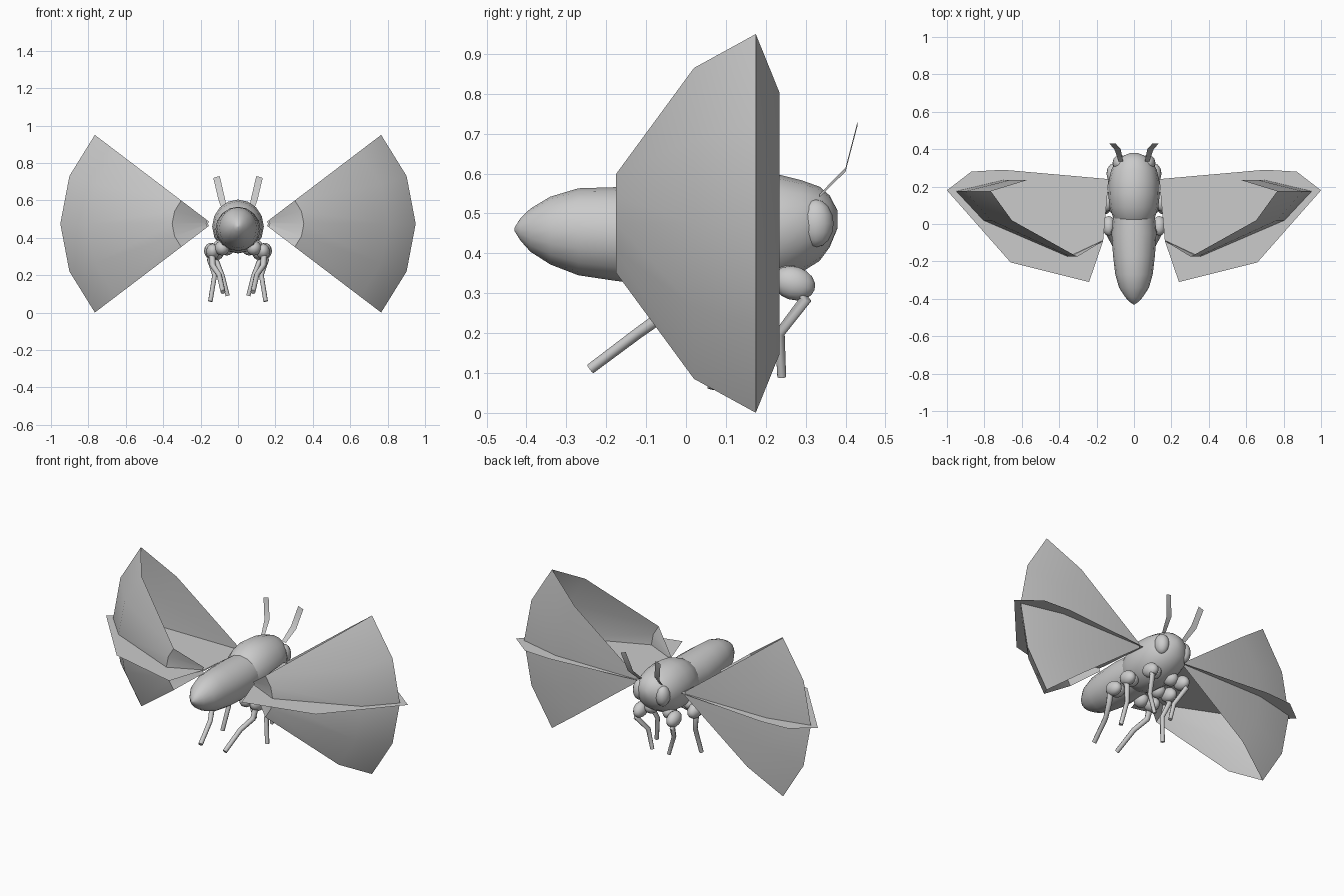
import bpy, bmesh, math
from mathutils import Vector

if "Cube" in bpy.data.objects:
    bpy.data.objects.remove(bpy.data.objects["Cube"])

Z0 = 0.475  # wing hinge height


def make(name, verts, faces, angle=40):
    me = bpy.data.meshes.new(name)
    me.from_pydata([tuple(v) for v in verts], [], faces)
    bm = bmesh.new()
    bm.from_mesh(me)
    bmesh.ops.remove_doubles(bm, verts=bm.verts, dist=1e-5)
    bmesh.ops.recalc_face_normals(bm, faces=bm.faces)
    bm.to_mesh(me)
    bm.free()
    ob = bpy.data.objects.new(name, me)
    bpy.context.collection.objects.link(ob)
    bpy.ops.object.select_all(action='DESELECT')
    ob.select_set(True)
    bpy.context.view_layer.objects.active = ob
    bpy.ops.object.shade_smooth_by_angle(angle=math.radians(angle))
    return ob


def skin(rows, closed=True):
    """Quads between consecutive rows of points."""
    n = len(rows[0])
    verts = [p for row in rows for p in row]
    faces = []
    for i in range(len(rows) - 1):
        for j in range(n if closed else n - 1):
            k = (j + 1) % n
            faces.append((i*n + j, i*n + k, (i+1)*n + k, (i+1)*n + j))
    return verts, faces


def loft_y(name, stations, n=16):
    """Elliptical sections along y: (y, z centre, half width, half height)."""
    rows = [[(rx*math.cos(2*math.pi*j/n), y, z + rz*math.sin(2*math.pi*j/n))
             for j in range(n)] for y, z, rx, rz in stations]
    verts, faces = skin(rows)
    last = len(verts) - n
    faces += [tuple(range(n)), tuple(range(last, last + n))]
    return make(name, verts, faces, 60)


def tube(name, path, n=8):
    """Tapered tube through (x, y, z, radius) points."""
    pts = [Vector(p[:3]) for p in path]
    rows = []
    for i, p in enumerate(pts):
        d = (pts[min(i+1, len(pts)-1)] - pts[max(i-1, 0)]).normalized()
        u = d.cross(Vector((1, 0, 0))).normalized()
        v = d.cross(u)
        rows.append([p + path[i][3]*(u*math.cos(2*math.pi*j/n) + v*math.sin(2*math.pi*j/n))
                     for j in range(n)])
    verts, faces = skin(rows)
    last = len(verts) - n
    faces += [tuple(range(n)), tuple(range(last, last + n))]
    return make(name, verts, faces, 60)


def ball(name, loc, size, tilt=0):
    bpy.ops.mesh.primitive_uv_sphere_add(segments=12, ring_count=8, location=loc,
                                         rotation=(tilt, 0, 0))
    ob = bpy.context.object
    ob.name = name
    ob.scale = size
    bpy.ops.object.shade_smooth()
    return ob


# Abdomen, thorax and head
loft_y("abdomen", [(-.43, .46, .004, .004), (-.415, .46, .025, .028), (-.39, .458, .048, .054),
                   (-.34, .457, .08, .085), (-.27, .454, .1, .109), (-.17, .448, .112, .118),
                   (-.05, .447, .12, .118), (.06, .45, .11, .11)])
loft_y("thorax_and_head", [(.0, .45, .09, .09), (.03, .452, .11, .115), (.09, .456, .13, .138),
                           (.16, .46, .138, .144), (.23, .46, .135, .138), (.29, .468, .122, .115),
                           (.335, .474, .095, .093), (.36, .48, .068, .065), (.38, .485, .02, .022)])

# Outlines: flat wing in (x, y), beat sweep in (radius, y)
flat = [(.135, .24), (.70, .29), (.87, .28), (1.0, .18), (.66, -.205), (.24, -.31), (.165, -.09)]
sweep = [(.02, .235), (.557, .235), (.81, .175), (.665, .02), (.212, -.175), (.03, -.09)]
beat = [(.772, -.586), (.94, -.315), (1, 0), (.94, .315), (.772, .586)]

# Legs: hip, knee and foot paths on the right side
legs = {
    "front": [(.11, .27, .31, .018), (.12, .30, .285, .015), (.085, .235, .2, .013), (.055, .24, .09, .011)],
    "middle": [(.145, .10, .32, .018), (.15, .12, .28, .015), (.125, .09, .2, .013), (.148, .065, .06, .012)],
    "rear": [(.14, -.03, .32, .018), (.135, -.05, .25, .016), (.1, -.12, .2, .014), (.08, -.24, .11, .013)],
}
thighs = {"front": (.11, .27, .325), "middle": (.145, .12, .33), "rear": (.135, -.01, .325)}

for side, s in (("right", 1), ("left", -1)):
    # Spread wing
    make(side + "_wing", [(s*x, y, Z0) for x, y in flat], [tuple(range(len(flat)))])

    # Shell swept out by the beating wing
    rows = [[(s*(.14 + r*c), y, Z0 + r*d) for r, y in sweep] for c, d in beat]
    make(side + "_wing_sweep", *skin(rows, closed=False))

    # Antenna ribbon
    spine = [(.07, .335, .545, .012), (.088, .40, .61, .017), (.115, .43, .725, .017)]
    rows = [[(s*(x - w), y, z + w*.3), (s*(x + w), y, z - w*.3)] for x, y, z, w in spine]
    make(side + "_antenna", *skin(rows, closed=False))

    # Eye
    ball(side + "_eye", (s*.075, .325, .475), (.04, .045, .06))

    # Legs with swollen thighs
    for part, path in legs.items():
        tube(f"{side}_{part}_leg", [(s*x, y, z, r) for x, y, z, r in path])
        x, y, z = thighs[part]
        ball(f"{side}_{part}_thigh", (s*x, y, z), (.037, .055, .042), -.3)
        ball(f"{side}_{part}_hip", (s*(x - .05), y - .03, z + .02), (.04, .045, .04))
